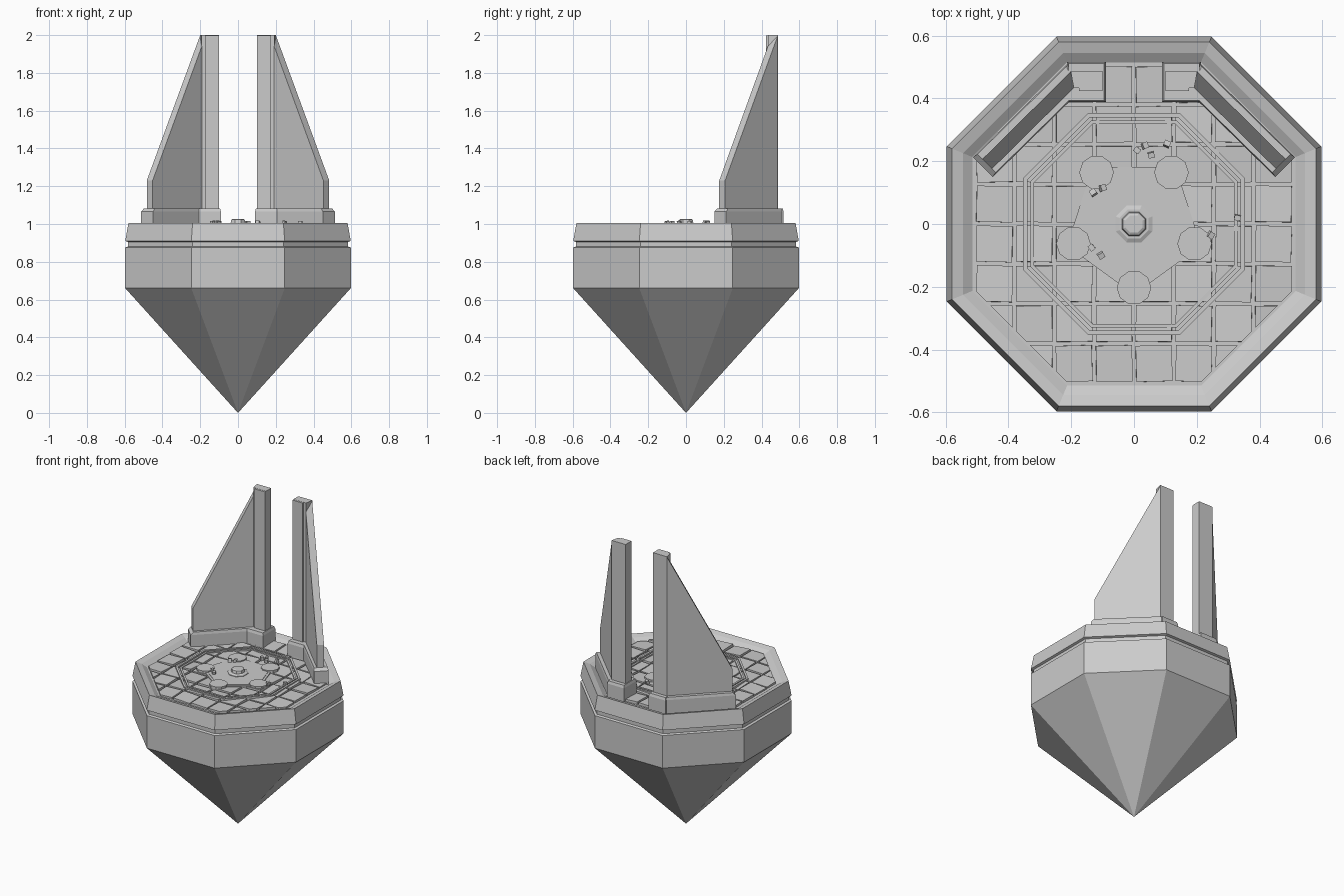
import bpy, bmesh, math, random
from mathutils import Vector, Matrix

if "Cube" in bpy.data.objects:
    bpy.data.objects.remove(bpy.data.objects["Cube"])

random.seed(7)


def finish(name, bm):
    bmesh.ops.recalc_face_normals(bm, faces=bm.faces[:])
    me = bpy.data.meshes.new(name)
    bm.to_mesh(me)
    bm.free()
    ob = bpy.data.objects.new(name, me)
    bpy.context.collection.objects.link(ob)
    return ob


def loft(bm, sections, closed=False):
    """Bridge equal-length loops of 3D points; cap the ends, or join last to first."""
    rings = [[bm.verts.new(p) for p in s] for s in sections]
    n = len(rings[0])
    pairs = list(zip(rings, rings[1:]))
    if closed:
        pairs.append((rings[-1], rings[0]))
    for a, b in pairs:
        for i in range(n):
            j = (i + 1) % n
            bm.faces.new((a[i], a[j], b[j], b[i]))
    if not closed:
        bm.faces.new(rings[0])
        bm.faces.new(rings[-1])


def ngon(n, r, z, cx=0, cy=0, turn=0.0):
    return [(cx + r * math.cos(turn + math.tau * i / n),
             cy + r * math.sin(turn + math.tau * i / n), z) for i in range(n)]


def octagon(apothem, z):
    return ngon(8, apothem / math.cos(math.pi / 8), z, turn=math.pi / 8)


def solid(name, sections, closed=False):
    bm = bmesh.new()
    loft(bm, sections, closed)
    return finish(name, bm)


def footprint(points, z, sx=1, scale=1.0):
    cx = sum(p[0] for p in points) / len(points)
    cy = sum(p[1] for p in points) / len(points)
    return [(sx * (cx + (x - cx) * scale), cy + (y - cy) * scale, z) for x, y in points]


# Pointed octagonal body: spike, wall, groove, tapered rim, shallow dish
body = bmesh.new()
loft(body, [octagon(a, z) for a, z in (
    (0.597, 0.66), (0.597, 0.875), (0.583, 0.88), (0.583, 0.905), (0.597, 0.91),
    (0.58, 1.005), (0.545, 0.995), (0.515, 0.975))])
bottom = min(body.faces, key=lambda f: f.calc_center_median().z)
corners = list(bottom.verts)
body.faces.remove(bottom)
tip = body.verts.new((0, 0, 0))
for i in range(8):
    body.faces.new((corners[i], corners[(i + 1) % 8], tip))
finish("pointed_body", body)

# Uneven paving tiles clipped to the octagonal floor
paving = bmesh.new()
pitch = 0.127
for ix in range(8):
    for iy in range(8):
        x, y = (ix - 3.5) * pitch, (iy - 3.5) * pitch
        tile = bmesh.new()
        bmesh.ops.create_cube(tile, size=1)
        mat = (Matrix.Translation((x, y, 0.974))
               @ Matrix.Rotation(random.uniform(-0.06, 0.06), 4, 'X')
               @ Matrix.Rotation(random.uniform(-0.06, 0.06), 4, 'Y')
               @ Matrix.Rotation(random.uniform(-0.03, 0.03), 4, 'Z')
               @ Matrix.Diagonal((pitch - 0.012, pitch - 0.012, 0.028, 1)))
        tile.transform(mat)
        for k in range(8):
            a = k * math.pi / 4
            d = Vector((math.cos(a), math.sin(a), 0))
            bmesh.ops.bisect_plane(tile, geom=tile.verts[:] + tile.edges[:] + tile.faces[:],
                                   plane_co=d * 0.507, plane_no=d, clear_outer=True)
            rim = [e for e in tile.edges if e.is_boundary]
            if rim:
                bmesh.ops.holes_fill(tile, edges=rim, sides=0)
        me = bpy.data.meshes.new("tile_tmp")
        tile.to_mesh(me)
        tile.free()
        paving.from_mesh(me)
        bpy.data.meshes.remove(me)
finish("floor_tiles", paving)

# Two octagonal kerbs set in the paving
for name, outer, inner, top in (("outer_kerb", 0.353, 0.34, 0.997),
                                ("inner_kerb", 0.33, 0.318, 0.995)):
    solid(name, [octagon(outer, 0.97), octagon(outer, top),
                 octagon(inner, top), octagon(inner, 0.97)], closed=True)

# Pentagonal dais with a stepped edge and five round pads
turn = -math.pi / 2
solid("dais", [ngon(5, 0.225, 0.97, turn=turn), ngon(5, 0.225, 0.993, turn=turn),
               ngon(5, 0.208, 0.993, turn=turn), ngon(5, 0.208, 0.996, turn=turn)])
pads = bmesh.new()
for x, y, _ in ngon(5, 0.203, 0, turn=turn):
    loft(pads, [ngon(10, 0.055, 0.97, x, y), ngon(10, 0.055, 1.003, x, y)])
finish("round_pads", pads)

# Central stepped pedestal
solid("centre_pedestal", [ngon(8, r, z, turn=math.pi / 8) for r, z in (
    (0.063, 0.98), (0.063, 1.0), (0.05, 1.006), (0.042, 1.006),
    (0.038, 1.023), (0.03, 1.027))])

# Scattered rubble chips
rubble = bmesh.new()
for x, y in ((-0.13, 0.1), (-0.1, 0.115), (0.01, 0.235), (0.035, 0.25), (0.055, 0.22),
             (0.105, 0.255), (-0.135, -0.075), (-0.105, -0.1), (0.245, -0.035), (0.33, 0.02)):
    m = (Matrix.Translation((x, y, 1.004))
         @ Matrix.Rotation(random.uniform(0, 3), 4, 'Z')
         @ Matrix.Rotation(random.uniform(-0.4, 0.4), 4, 'X')
         @ Matrix.Diagonal((0.02, 0.017, 0.024, 1)))
    bmesh.ops.create_cube(rubble, size=1, matrix=m)
finish("rubble", rubble)

# Back pair of bent wing walls on stepped plinths
plinth_side = [(-0.205, 0.517), (-0.513, 0.213), (-0.45, 0.15), (-0.165, 0.43)]
plinth_end = [(-0.09, 0.517), (-0.213, 0.517), (-0.213, 0.388), (-0.09, 0.388)]
wing = [(-0.2, 0.487), (-0.483, 0.207), (-0.452, 0.176), (-0.17, 0.455)]
post = [(-0.1, 0.487), (-0.202, 0.487), (-0.192, 0.434), (-0.1, 0.434)]
rib = [(-0.1, 0.44), (-0.175, 0.44), (-0.175, 0.424), (-0.1, 0.424)]
for side, sx in (("left", 1), ("right", -1)):
    plinth = bmesh.new()
    for pts in (plinth_side, plinth_end):
        loft(plinth, [footprint(pts, 0.965, sx), footprint(pts, 1.065, sx),
                      footprint(pts, 1.082, sx, 0.92)])
    finish(side + "_plinth", plinth)
    low = footprint(wing, 1.05, sx)
    top = [(x * sx, y, z) for (x, y), z in zip(wing, (2.0, 1.23, 1.23, 2.0))]
    solid(side + "_wing_wall", [low, top])
    solid(side + "_wing_post", [footprint(post, 1.05, sx), footprint(post, 2.0, sx)])
    solid(side + "_post_rib", [footprint(rib, 1.05, sx), footprint(rib, 1.999, sx)])
